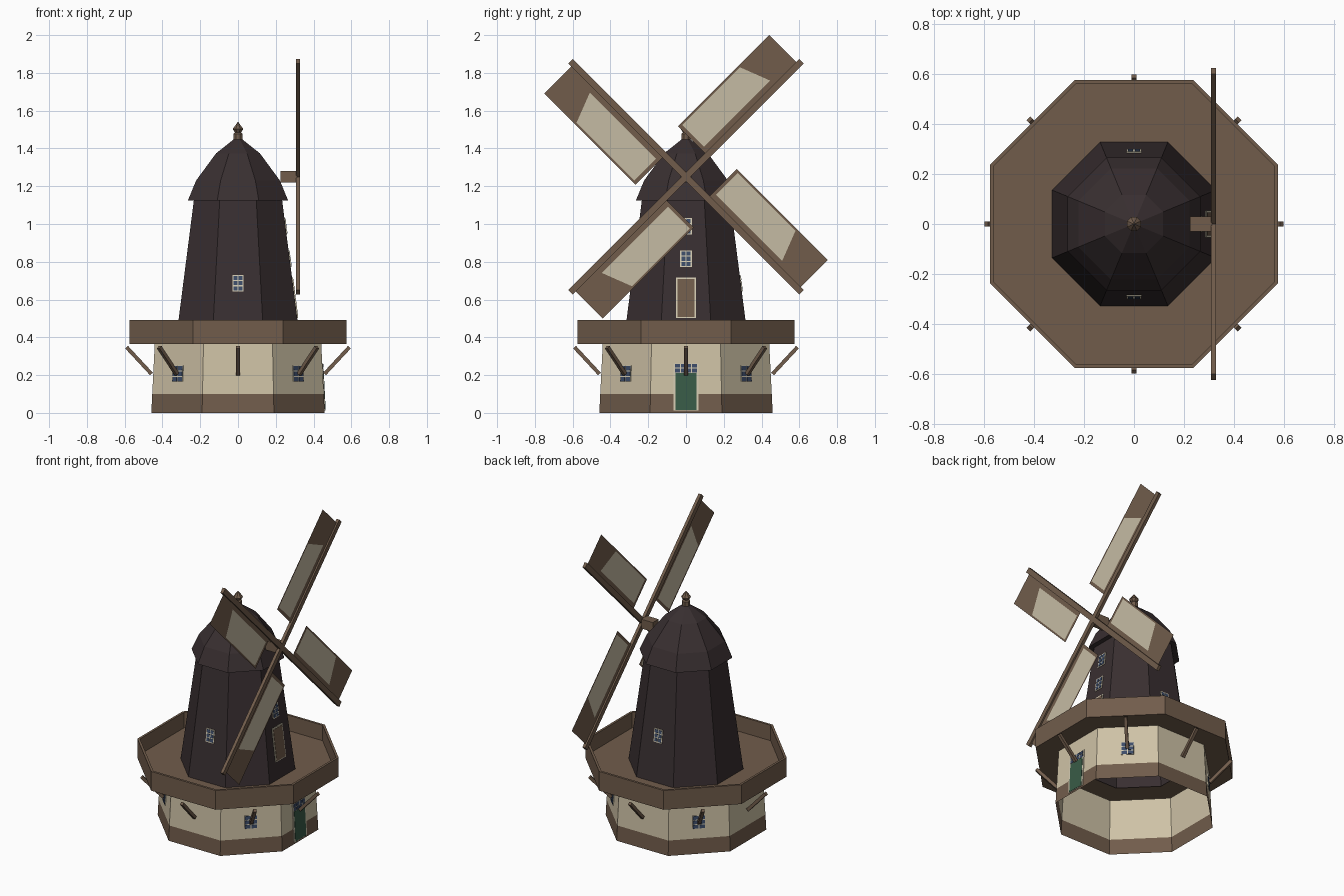
import bpy, bmesh, math
from mathutils import Vector, Matrix

if "Cube" in bpy.data.objects:
    bpy.data.objects.remove(bpy.data.objects["Cube"])


def material(name, rgb):
    m = bpy.data.materials.new(name)
    m.diffuse_color = (*rgb, 1)
    m.use_nodes = True
    m.node_tree.nodes["Principled BSDF"].inputs["Base Color"].default_value = m.diffuse_color
    return m


BROWN = material("brown wood", (0.165, 0.108, 0.071))
DARK = material("dark shingle", (0.040, 0.028, 0.030))
CREAM = material("cream plaster", (0.62, 0.54, 0.38))
CLOTH = material("sail cloth", (0.56, 0.50, 0.37))
GREEN = material("green door paint", (0.040, 0.105, 0.062))
BLUE = material("blue glass", (0.045, 0.072, 0.140))
TRIM = material("pale trim", (0.66, 0.60, 0.45))


def finish(bm, name, mats, recalc=True):
    if recalc:
        bmesh.ops.recalc_face_normals(bm, faces=bm.faces)
    me = bpy.data.meshes.new(name)
    bm.to_mesh(me)
    bm.free()
    for m in mats:
        me.materials.append(m)
    ob = bpy.data.objects.new(name, me)
    bpy.context.collection.objects.link(ob)
    return ob


def lathe(name, profile, mats, rule=None):
    """Octagonal shell from (apothem, z) points, flat sides facing the axes."""
    bm = bmesh.new()
    rings = []
    for r, z in profile:
        if r == 0:
            rings.append([bm.verts.new((0, 0, z))] * 8)
            continue
        k = r / math.cos(math.pi / 8)
        rings.append([bm.verts.new((k * math.cos(a), k * math.sin(a), z))
                      for a in (math.pi / 8 + i * math.pi / 4 for i in range(8))])
    for lo, hi in zip(rings, rings[1:]):
        for i in range(8):
            j = (i + 1) % 8
            quad = list(dict.fromkeys((lo[i], lo[j], hi[j], hi[i])))
            f = bm.faces.new(quad)
            if rule:
                f.material_index = rule(f.calc_center_median().z)
    return finish(bm, name, mats)


def box(name, centre, size, mat, rot=Matrix.Identity(4)):
    bm = bmesh.new()
    bmesh.ops.create_cube(bm, size=1)
    bm.transform(Matrix.Translation(centre) @ rot @ Matrix.Diagonal((*size, 1)))
    return finish(bm, name, [mat])


def base_r(z):
    return 0.459 - 0.05 * z


def tower_r(z):
    return 0.315 - 0.128 * (z - 0.49)


def add_plate(bm, angle, radius, u0, u1, z0, z1, lift, index):
    """Thin plate lying on a sloping wall that faces the given angle."""
    n = Vector((math.cos(angle), math.sin(angle), 0))
    t = Vector((-n.y, n.x, 0))
    layers = [[bm.verts.new(n * (radius(z) + d) + t * u + Vector((0, 0, z)))
               for u, z in ((u0, z0), (u1, z0), (u1, z1), (u0, z1))]
              for d in (0, lift)]
    back, front = layers
    faces = [bm.faces.new(front)]
    for i in range(4):
        j = (i + 1) % 4
        faces.append(bm.faces.new((back[i], back[j], front[j], front[i])))
    for f in faces:
        f.material_index = index


def panes(bm, angle, radius, half, z0, z1, cols, rows, edge=0.006, bar=0.006):
    w = (2 * (half - edge) - bar * (cols - 1)) / cols
    h = (z1 - z0 - 2 * edge - bar * (rows - 1)) / rows
    for c in range(cols):
        for r in range(rows):
            u = -half + edge + c * (w + bar)
            z = z0 + edge + r * (h + bar)
            add_plate(bm, angle, radius, u, u + w, z, z + h, 0.006, 1)


def window(name, angle, radius, half, z0, z1, edge=0.006):
    bm = bmesh.new()
    add_plate(bm, angle, radius, -half, half, z0, z1, 0.004, 0)
    panes(bm, angle, radius, half, z0, z1, 2, 3, edge)
    finish(bm, name, [TRIM, BLUE], recalc=False)


# Walls, deck, tower, cap and finial
lathe("base_walls", [(base_r(z), z) for z in (0, 0.1, 0.365)], [BROWN, CREAM],
      lambda z: int(z > 0.1))
lathe("gallery_deck", [(base_r(0.365), 0.365), (0.575, 0.365), (0.575, 0.493),
                       (0.56, 0.493), (0.56, 0.39), (tower_r(0.39), 0.39)], [BROWN])
lathe("tower_walls", [(tower_r(0.385), 0.385), (tower_r(1.125), 1.125)], [DARK])
lathe("cap_roof", [(tower_r(1.125), 1.125), (0.265, 1.125), (0.222, 1.23),
                   (0.116, 1.374), (0, 1.466)], [DARK])
lathe("finial", [(0.024, 1.448), (0.024, 1.477), (0.016, 1.485),
                 (0.028, 1.503), (0, 1.542)], [BROWN])

# Slanted braces under the deck, one per wall
for i in range(8):
    low, high = Vector((0.458, 0, 0.206)), Vector((0.59, 0, 0.348))
    d = high - low
    turn = Matrix.Rotation(i * math.pi / 4, 4, 'Z')
    tilt = d.to_track_quat('Z', 'Y').to_matrix().to_4x4()
    box(f"brace_{i + 1}", turn @ ((low + high) / 2), (0.02, 0.02, d.length), BROWN,
        turn @ tilt)

# Windows of the base and tower
for i in range(4):
    window(f"base_window_{i + 1}", math.pi / 4 + i * math.pi / 2, base_r,
           0.038, 0.165, 0.25, 0.002)
window("tower_window_front", -math.pi / 2, tower_r, 0.03, 0.643, 0.73)
window("tower_window_back", math.pi / 2, tower_r, 0.03, 0.643, 0.73)
window("tower_window_middle", 0, tower_r, 0.031, 0.772, 0.86)
window("tower_window_high", 0, tower_r, 0.031, 0.945, 1.032)

# Main door with a glazed light above
bm = bmesh.new()
add_plate(bm, 0, base_r, -0.067, 0.067, 0.012, 0.262, 0.004, 0)
add_plate(bm, 0, base_r, -0.056, 0.056, 0.015, 0.212, 0.006, 2)
panes(bm, 0, base_r, 0.06, 0.212, 0.262, 4, 2, 0.003, 0.005)
finish(bm, "main_door", [TRIM, BLUE, GREEN], recalc=False)

# Door onto the gallery
bm = bmesh.new()
add_plate(bm, 0, tower_r, -0.053, 0.053, 0.503, 0.717, 0.004, 0)
add_plate(bm, 0, tower_r, -0.046, 0.046, 0.508, 0.709, 0.006, 1)
finish(bm, "gallery_door", [TRIM, BROWN], recalc=False)

# Sail shaft, crossed stocks and four flat sails
HUB = Vector((0.317, 0, 1.25))
box("sail_shaft", (0.268, 0, 1.25), (0.088, 0.06, 0.062), BROWN)
for i in range(2):
    box(f"sail_stock_{i + 1}", HUB, (0.02, 1.73, 0.034), BROWN,
        Matrix.Rotation(math.pi / 4 + i * math.pi / 2, 4, 'X'))
for i in range(4):
    bm = bmesh.new()
    outer = [bm.verts.new((0, u, v)) for u, v in
             ((0.16, 0), (0.842, 0), (0.842, 0.219), (0.16, 0.219))]
    inner = [bm.verts.new((0, u, v)) for u, v in
             ((0.18, 0.045), (0.675, 0.045), (0.612, 0.208), (0.18, 0.208))]
    bm.faces.new(inner).material_index = 1
    for a in range(4):
        b = (a + 1) % 4
        bm.faces.new((outer[a], outer[b], inner[b], inner[a]))
    bm.transform(Matrix.Translation(HUB) @
                 Matrix.Rotation(math.pi / 4 + i * math.pi / 2, 4, 'X'))
    finish(bm, f"sail_{i + 1}", [BROWN, CLOTH], recalc=False)
